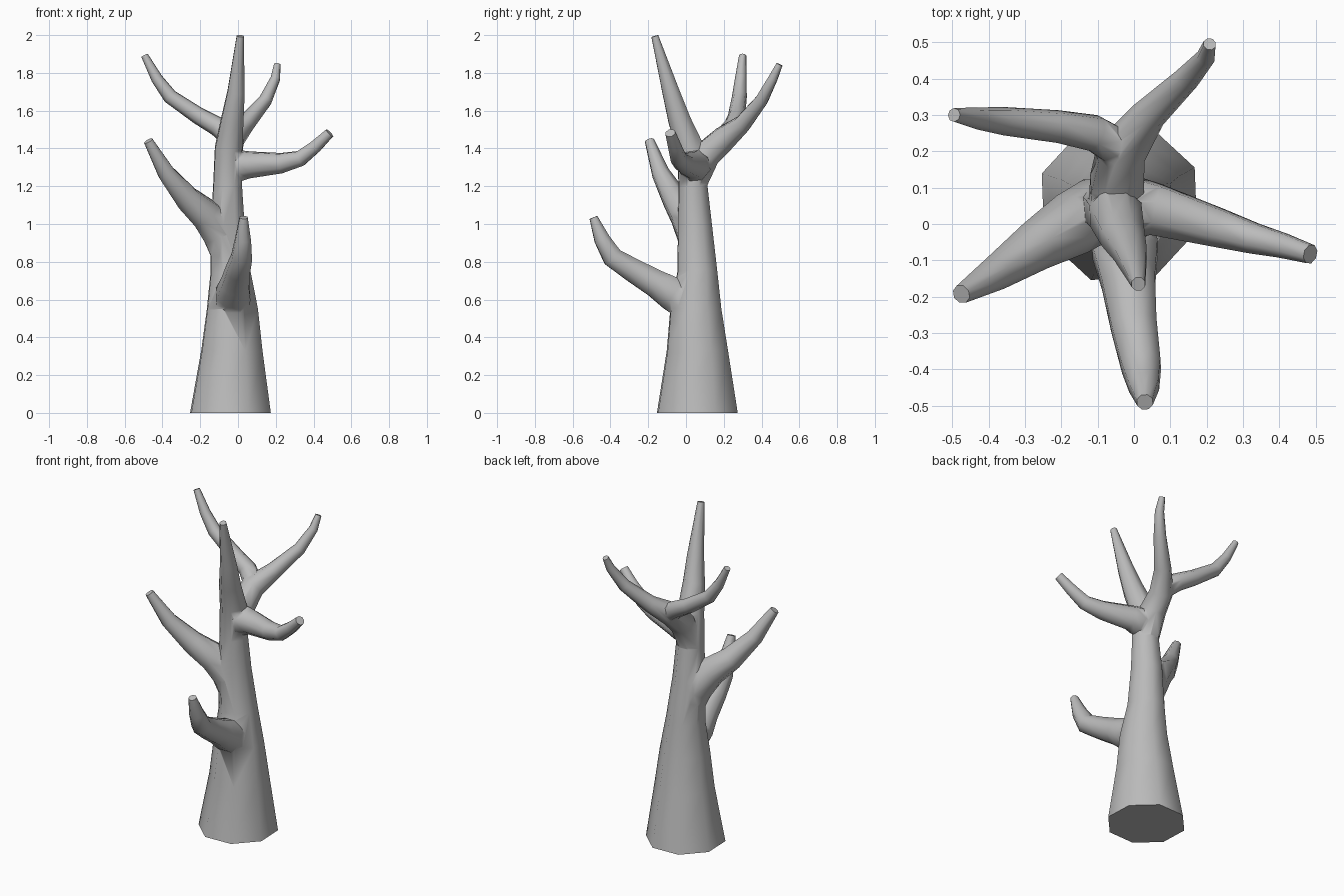
import bpy, bmesh, math
from mathutils import Vector

SIDES = 8
cube = bpy.data.objects.get("Cube")
if cube:
    bpy.data.objects.remove(cube, do_unlink=True)

bark = bpy.data.materials.new("grey_bark")
bark.use_nodes = True
bark.diffuse_color = (0.5, 0.5, 0.5, 1)
bark.node_tree.nodes["Principled BSDF"].inputs["Base Color"].default_value = (0.5, 0.5, 0.5, 1)


def limb(name, path):
    """Tapered eight-sided tube through (x, y, z, radius) points, capped at both ends."""
    points = [Vector(p[:3]) for p in path]
    bm = bmesh.new()
    rings = []
    tangent = Vector((0, 0, 1))
    side = Vector((1, 0, 0))
    last = len(points) - 1
    for i, p in enumerate(points):
        ahead = (points[min(i + 1, last)] - points[min(i, last - 1)]).normalized()
        behind = (points[max(i, 1)] - points[max(i - 1, 0)]).normalized()
        new = (ahead + behind).normalized()
        side = tangent.rotation_difference(new) @ side
        tangent = new
        up = tangent.cross(side)
        radius = path[i][3] * 1.06
        ring = []
        for k in range(SIDES):
            a = math.tau * (k + 0.55) / SIDES
            ring.append(bm.verts.new(p + radius * (side * math.cos(a) + up * math.sin(a))))
        rings.append(ring)
    for low, high in zip(rings, rings[1:]):
        for k in range(SIDES):
            n = (k + 1) % SIDES
            bm.faces.new((low[k], low[n], high[n], high[k]))
    bm.faces.new(rings[0][::-1])
    bm.faces.new(rings[-1])
    # Level the foot on the ground
    for v in bm.verts:
        if v.co.z < 0.05:
            v.co.z = 0
    mesh = bpy.data.meshes.new(name)
    bm.to_mesh(mesh)
    bm.free()
    mesh.materials.append(bark)
    obj = bpy.data.objects.new(name, mesh)
    bpy.context.collection.objects.link(obj)
    return obj


# Trunk, running up into the leading shoot
tree = limb("tree_trunk", [
    (-0.04, 0.06, 0, 0.215), (-0.032, 0.06, 0.33, 0.163), (-0.03, 0.052, 0.55, 0.136),
    (-0.04, 0.06, 0.75, 0.106), (-0.055, 0.047, 1.0, 0.09), (-0.055, 0.037, 1.2, 0.077),
    (-0.05, 0.025, 1.4, 0.073), (-0.03, -0.035, 1.55, 0.06), (-0.01, -0.08, 1.7, 0.046),
    (0.012, -0.165, 1.995, 0.019)])

# Branches, each starting inside the trunk or its parent limb
branches = {
    "front_branch": [
        (-0.03, 0.03, 0.56, 0.09), (-0.025, -0.07, 0.63, 0.092), (-0.015, -0.16, 0.685, 0.075),
        (0, -0.28, 0.755, 0.064), (0.02, -0.39, 0.825, 0.055), (0.027, -0.445, 0.92, 0.042),
        (0.03, -0.49, 1.035, 0.022)],
    "right_branch": [
        (-0.05, 0.05, 0.8, 0.075), (-0.1, 0.04, 0.94, 0.086), (-0.17, 0, 1.05, 0.084),
        (-0.27, -0.06, 1.135, 0.066), (-0.38, -0.135, 1.27, 0.046), (-0.475, -0.193, 1.44, 0.025)],
    "left_branch": [
        (-0.06, 0.05, 1.29, 0.07), (0.005, 0.045, 1.31, 0.083), (0.06, 0.04, 1.313, 0.07),
        (0.23, -0.01, 1.322, 0.053), (0.33, -0.04, 1.347, 0.042), (0.41, -0.06, 1.41, 0.034),
        (0.485, -0.083, 1.482, 0.026)],
    "back_branch": [
        (-0.055, 0.045, 1.22, 0.068), (-0.047, 0.11, 1.37, 0.074), (-0.035, 0.2, 1.45, 0.066),
        (0.04, 0.3, 1.53, 0.046), (0.145, 0.4, 1.655, 0.034), (0.198, 0.46, 1.77, 0.025),
        (0.208, 0.495, 1.845, 0.017)],
    "back_right_branch": [
        (-0.03, 0.16, 1.42, 0.05), (-0.06, 0.22, 1.48, 0.053), (-0.11, 0.25, 1.517, 0.049),
        (-0.21, 0.268, 1.573, 0.043), (-0.36, 0.283, 1.675, 0.037), (-0.43, 0.29, 1.77, 0.029),
        (-0.495, 0.3, 1.893, 0.018)],
}

# Fuse every branch into the trunk
bpy.context.view_layer.objects.active = tree
for name, path in branches.items():
    branch = limb(name, path)
    fuse = tree.modifiers.new("fuse_" + name, "BOOLEAN")
    fuse.operation = "UNION"
    fuse.solver = "EXACT"
    fuse.object = branch
    bpy.ops.object.modifier_apply(modifier=fuse.name)
    bpy.data.objects.remove(branch, do_unlink=True)

# Smooth bark with crisp cut ends
for obj in bpy.context.selected_objects:
    obj.select_set(False)
tree.select_set(True)
bpy.ops.object.shade_smooth_by_angle(angle=math.radians(62))
